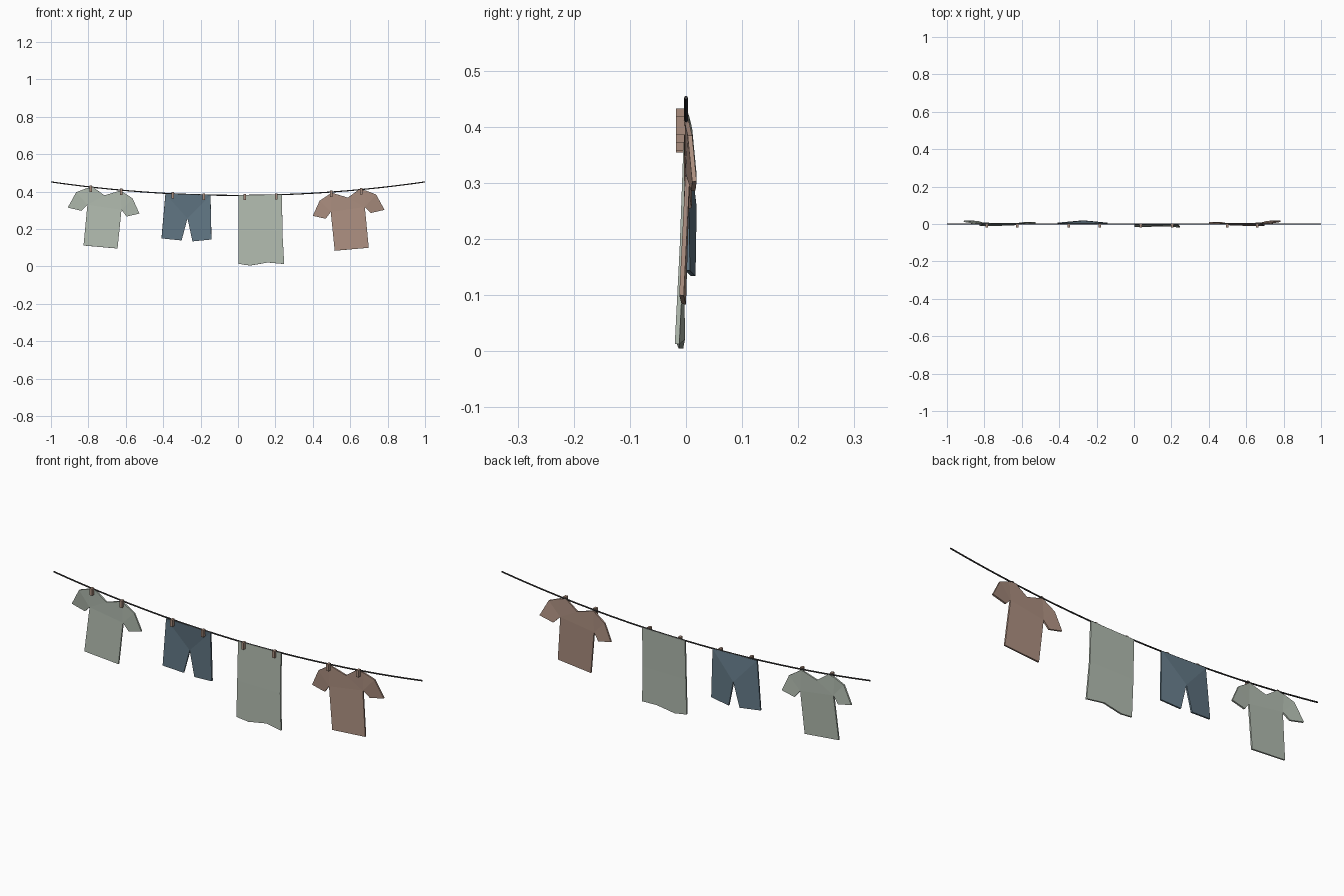
import bpy, bmesh

if "Cube" in bpy.data.objects:
    bpy.data.objects.remove(bpy.data.objects["Cube"])


def material(name, rgb):
    m = bpy.data.materials.new(name)
    m.diffuse_color = (*rgb, 1)
    m.use_nodes = True
    m.node_tree.nodes["Principled BSDF"].inputs["Base Color"].default_value = m.diffuse_color
    return m


SAGE = material("sage cloth", (0.445, 0.503, 0.434))
BLUE = material("dusty blue cloth", (0.125, 0.190, 0.240))
CLAY = material("clay cloth", (0.413, 0.275, 0.216))
WOOD = material("peg wood", (0.40, 0.27, 0.21))
CORD = material("dark cord", (0.045, 0.043, 0.043))


def line_z(x):
    """Height of the sagging line."""
    return 0.38 + 0.072 * x * x


def cloth(name, points, faces, mat, flip=False, shift=(0, 0)):
    """Thin sheet of cloth from (x, y, z) points, optionally mirrored in x."""
    s = -1 if flip else 1
    verts = [(s * x + shift[0], y, z + shift[1]) for x, y, z in points]
    mesh = bpy.data.meshes.new(name)
    mesh.from_pydata(verts, [], faces)
    bm = bmesh.new()
    bm.from_mesh(mesh)
    bmesh.ops.recalc_face_normals(bm, faces=bm.faces)
    bm.to_mesh(mesh)
    bm.free()
    mesh.materials.append(mat)
    obj = bpy.data.objects.new(name, mesh)
    bpy.context.collection.objects.link(obj)
    mod = obj.modifiers.new("thickness", 'SOLIDIFY')
    mod.thickness = 0.008
    mod.offset = 0
    return obj


# Clothes line
curve = bpy.data.curves.new("clothes_line", 'CURVE')
curve.dimensions = '3D'
curve.bevel_depth = 0.0035
curve.bevel_resolution = 1
curve.use_fill_caps = True
N = 24
spline = curve.splines.new('POLY')
spline.points.add(N)
for i, p in enumerate(spline.points):
    x = -1 + 2 * i / N
    p.co = (x, 0, line_z(x), 1)
curve.materials.append(CORD)
bpy.context.collection.objects.link(bpy.data.objects.new("clothes_line", curve))

# Shirts: left sleeve, body and right sleeve; the second one is mirrored
shirt = [
    (-0.81, 0.002, 0.418), (-0.865, 0.007, 0.397), (-0.91, 0.015, 0.315),
    (-0.837, 0.013, 0.298), (-0.805, 0.003, 0.33), (-0.826, -0.008, 0.112),
    (-0.644, -0.004, 0.096), (-0.623, 0.001, 0.303), (-0.596, 0.006, 0.267),
    (-0.527, 0.007, 0.283), (-0.564, 0.004, 0.364), (-0.628, 0.0, 0.406),
    (-0.714, 0.002, 0.38), (-0.775, 0.0, 0.424),
]
shirt_faces = [(0, 1, 4), (1, 2, 3, 4), (0, 4, 12, 13), (4, 7, 11, 12),
               (4, 5, 6, 7), (7, 10, 11), (7, 8, 9, 10)]
cloth("sage_shirt", shirt, shirt_faces, SAGE)
cloth("clay_shirt", shirt, shirt_faces, CLAY, True, (-0.127, -0.012))

# Shorts, with the inner legs blown backwards
shorts = [
    (-0.388, 0.0, 0.388), (-0.409, 0.003, 0.15), (-0.302, 0.013, 0.139),
    (-0.27, 0.015, 0.257), (-0.243, 0.013, 0.134), (-0.142, 0.003, 0.144),
    (-0.147, 0.0, 0.382),
]
cloth("blue_shorts", shorts,
      [(0, 1, 2, 3), (0, 3, 6), (3, 4, 5, 6)], BLUE)

# Towel with a wavy hem
towel = [
    (0.003, 0.0, 0.381), (0.002, -0.005, 0.19), (0.003, -0.013, 0.014),
    (0.065, -0.009, 0.005), (0.16, -0.006, 0.021), (0.247, -0.016, 0.013),
    (0.237, -0.007, 0.19), (0.236, 0.0, 0.384),
]
cloth("towel", towel, [(0, 1, 6, 7), (1, 2, 3, 4, 5, 6)], SAGE)

# Pegs, two for each piece
for i, x in enumerate((-0.787, -0.625, -0.35, -0.183, 0.037, 0.204, 0.498, 0.66)):
    bpy.ops.mesh.primitive_cube_add(size=1, location=(x, -0.009, line_z(x) - 0.009))
    peg = bpy.context.object
    peg.name = f"peg_{i + 1}"
    peg.scale = (0.013, 0.018, 0.034)
    peg.data.materials.append(WOOD)
